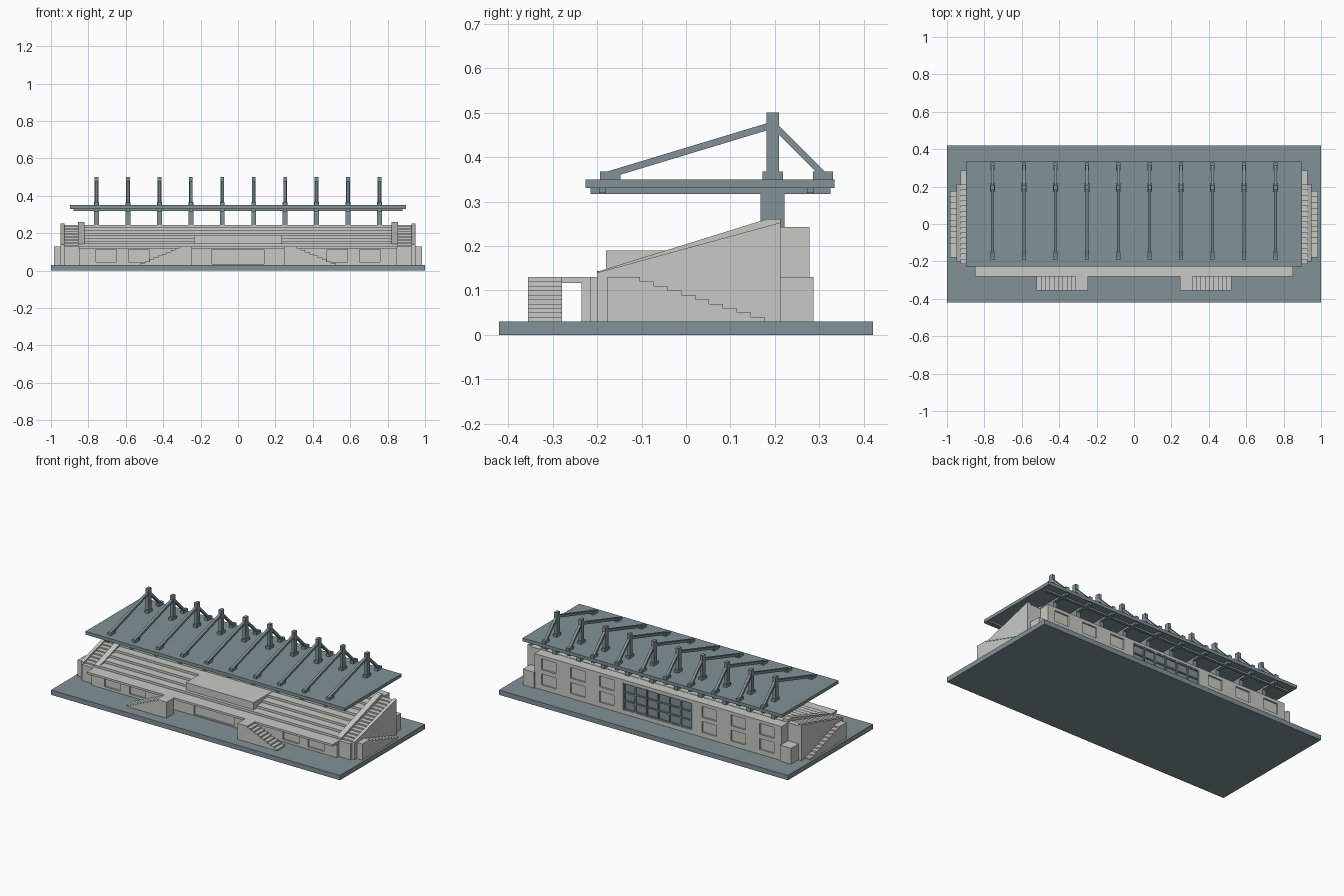
import bpy, bmesh, math
from mathutils import Vector

if "Cube" in bpy.data.objects:
    bpy.data.objects.remove(bpy.data.objects["Cube"])


def material(name, rgb):
    m = bpy.data.materials.new(name)
    m.diffuse_color = (*rgb, 1)
    m.use_nodes = True
    m.node_tree.nodes["Principled BSDF"].inputs["Base Color"].default_value = m.diffuse_color
    return m


STEEL = material("blue_grey", (0.22, 0.29, 0.305))
STONE = material("pale_concrete", (0.58, 0.59, 0.55))


def finish(name, bm, mat):
    bmesh.ops.recalc_face_normals(bm, faces=bm.faces)
    me = bpy.data.meshes.new(name)
    bm.to_mesh(me)
    bm.free()
    me.materials.append(mat)
    ob = bpy.data.objects.new(name, me)
    bpy.context.collection.objects.link(ob)
    return ob


def boxes(name, specs, mat):
    """One object of boxes, each (x0, x1, y0, y1, z0, z1)."""
    bm = bmesh.new()
    for x0, x1, y0, y1, z0, z1 in specs:
        vs = bmesh.ops.create_cube(bm, size=1)["verts"]
        for v in vs:
            v.co = Vector(((x0 + x1) / 2 + v.co.x * (x1 - x0),
                           (y0 + y1) / 2 + v.co.y * (y1 - y0),
                           (z0 + z1) / 2 + v.co.z * (z1 - z0)))
    return finish(name, bm, mat)


def prism(name, profile, a, b, mat, axis="x"):
    """Extrude a (y, z) profile along x, or an (x, z) profile along y."""
    bm = bmesh.new()
    place = (lambda p, t: (t, p[0], p[1])) if axis == "x" else (lambda p, t: (p[0], t, p[1]))
    face = bm.faces.new([bm.verts.new(place(p, a)) for p in profile])
    out = bmesh.ops.extrude_face_region(bm, geom=[face])["geom"]
    shift = (b - a, 0, 0) if axis == "x" else (0, b - a, 0)
    bmesh.ops.translate(bm, vec=shift, verts=[v for v in out if isinstance(v, bmesh.types.BMVert)])
    return finish(name, bm, mat)


def stairs(u0, u1, z0, z1, n, floor, end):
    """Solid stair outline climbing from u0 to u1, with a landing up to end."""
    pts = [(u0, floor)]
    for i in range(n):
        z = z0 + (z1 - z0) * (i + 1) / n
        pts += [(u0 + (u1 - u0) * i / n, z), (u0 + (u1 - u0) * (i + 1) / n, z)]
    if abs(end - u1) > 1e-5:
        pts[-1] = (end, z1)
    return pts + [(end, floor)]


def cut(ob, specs):
    cutter = boxes(ob.name + "_cutter", specs, STONE)
    cutter.hide_render = True
    cutter.hide_viewport = True
    mod = ob.modifiers.new("openings", "BOOLEAN")
    mod.operation = "DIFFERENCE"
    mod.solver = "EXACT"
    mod.object = cutter


G = 0.03
# Ground slab
boxes("ground_slab", [(-1, 1, -0.42, 0.42, 0, G)], STEEL)

# Front rooms with recessed windows, and the walkway above
rooms = boxes("front_rooms", [(-0.85, 0.85, -0.235, -0.19, G, 0.118)], STONE)
front = [(-0.14, 0.14, -0.25, -0.225, 0.036, 0.113)]
for s in (-1, 1):
    for c in (0.705, 0.53):
        front.append((s * c - 0.055, s * c + 0.055, -0.25, -0.225, 0.045, 0.113))
cut(rooms, front)
boxes("walkway", [(-0.85, 0.85, -0.28, -0.19, 0.117, 0.13)], STONE)

# Seating terrace and viewing box
prism("seating_rows", stairs(-0.2, 0.213, 0.13, 0.245, 8, G, 0.213), -0.825, 0.825, STONE)
boxes("viewing_box", [(-0.235, 0.235, -0.18, 0.05, 0.12, 0.19)], STONE)

# Rear building with two rows of windows and a central glazed bay
rear = boxes("rear_building", [(-0.855, 0.855, 0.205, 0.278, G, 0.243)], STONE)
holes = [(-0.24, 0.24, 0.265, 0.3, 0.055, 0.226)]
for s in (-1, 1):
    for c in (0.355, 0.555, 0.755):
        for z in (0.06, 0.155):
            holes.append((s * c - 0.05, s * c + 0.05, 0.268, 0.3, z, z + 0.068))
cut(rear, holes)
boxes("rear_glazing", [(-0.24, 0.24, 0.262, 0.269, 0.055, 0.226)], STEEL)
bars = [(x - 0.004, x + 0.004, 0.266, 0.277, 0.055, 0.226)
        for x in [-0.236 + 0.472 * i / 6 for i in range(7)]]
bars += [(-0.24, 0.24, 0.266, 0.276, z - 0.004, z + 0.004)
         for z in [0.059 + 0.163 * i / 3 for i in range(4)]]
boxes("glazing_bars", bars, STEEL)

for side, s in (("left", -1), ("right", 1)):
    # Sloped parapets either side of the end stairs
    prism(side + "_inner_parapet", [(-0.2, G), (-0.2, 0.142), (0.183, 0.261), (0.213, 0.261), (0.213, G)],
          s * 0.82, s * 0.855, STONE)
    prism(side + "_outer_parapet", [(-0.2, G), (-0.2, 0.14), (0.213, 0.253), (0.213, G)],
          s * 0.928, s * 0.948, STONE)
    # End stairs up the terrace, their front landing and rear corner block
    prism(side + "_end_stairs", stairs(-0.19, 0.21, 0.13, 0.243, 14, G, 0.213),
          s * 0.85, s * 0.93, STONE)
    lo, hi = sorted((s * 0.85, s * 0.928))
    boxes(side + "_front_landing", [(lo, hi, -0.215, -0.185, G, 0.13)], STONE)
    boxes(side + "_corner_block", [(lo, hi, 0.21, 0.287, G, 0.13)], STONE)
    # Outer stairs from the ground, climbing toward the front
    prism(side + "_outer_stairs", stairs(0.177, -0.135, G, 0.13, 10, G, -0.178),
          s * 0.945, s * 0.985, STONE)
    # Front stairs up to the walkway
    prism(side + "_front_stairs", stairs(s * 0.52, s * 0.29, G, 0.13, 10, G, s * 0.246),
          -0.355, -0.279, STONE, "y")

# Roof with edge purlins
boxes("roof", [(-0.897, 0.897, -0.226, 0.334, 0.33, 0.35)], STEEL)
boxes("roof_purlins", [(-0.88, 0.88, y - 0.008, y + 0.008, 0.319, 0.332) for y in (-0.188, 0.28)], STEEL)

# Ten roof frames: column, beam, mast, feet and two sloping ties
for i in range(10):
    x = -0.756 + 0.168 * i
    tag = "frame_%d_" % (i + 1)
    boxes(tag + "supports", [
        (x - 0.013, x + 0.013, 0.168, 0.222, 0.2, 0.32),
        (x - 0.011, x + 0.011, -0.215, 0.325, 0.317, 0.331),
        (x - 0.010, x + 0.010, 0.181, 0.209, 0.349, 0.5),
        (x - 0.013, x + 0.013, 0.172, 0.218, 0.349, 0.367),
        (x - 0.011, x + 0.011, -0.193, -0.147, 0.349, 0.367),
        (x - 0.011, x + 0.011, 0.285, 0.33, 0.349, 0.367)], STEEL)
    prism(tag + "front_tie", [(-0.182, 0.36), (-0.155, 0.358), (0.185, 0.461), (0.185, 0.477), (-0.182, 0.366)],
          x - 0.008, x + 0.008, STEEL)
    prism(tag + "back_tie", [(0.205, 0.474), (0.205, 0.454), (0.295, 0.364), (0.315, 0.364)],
          x - 0.008, x + 0.008, STEEL)
